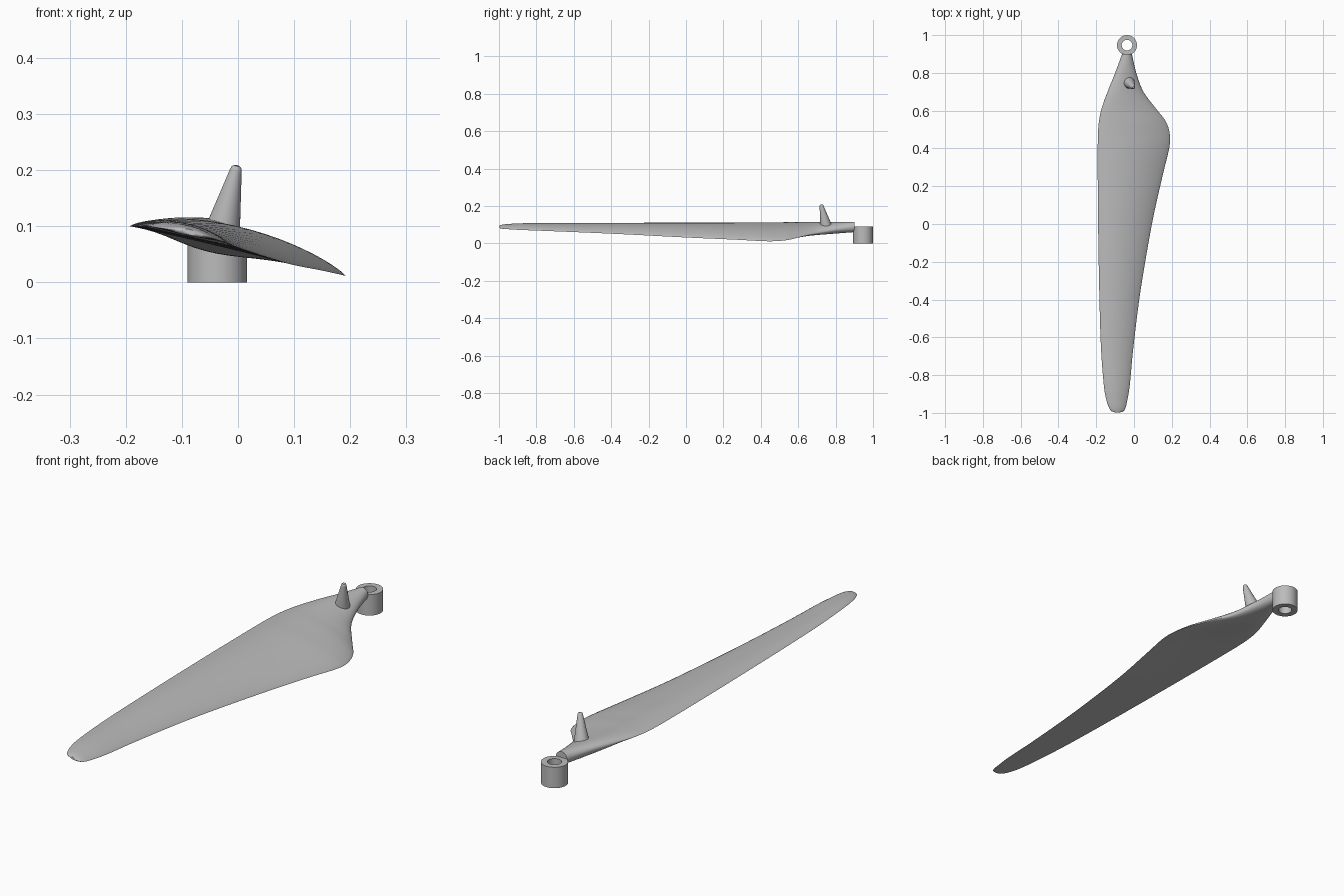
import bpy, bmesh, math
from mathutils import Vector

cube = bpy.data.objects.get("Cube")
if cube:
    bpy.data.objects.remove(cube, do_unlink=True)

grey = bpy.data.materials.new("plain grey")
grey.use_nodes = True
colour = (0.5, 0.5, 0.5, 1)
grey.diffuse_color = colour
grey.node_tree.nodes["Principled BSDF"].inputs["Base Color"].default_value = colour


def finish(name, bm, angle):
    """Turn a bmesh into a smooth shaded grey object."""
    bmesh.ops.recalc_face_normals(bm, faces=bm.faces)
    mesh = bpy.data.meshes.new(name)
    bm.to_mesh(mesh)
    bm.free()
    mesh.materials.append(grey)
    obj = bpy.data.objects.new(name, mesh)
    bpy.context.collection.objects.link(obj)
    bpy.ops.object.select_all(action='DESELECT')
    obj.select_set(True)
    bpy.context.view_layer.objects.active = obj
    bpy.ops.object.shade_smooth_by_angle(angle=math.radians(angle))
    return obj


def loft(bm, rings):
    """Skin a row of closed rings and cap both ends."""
    loops = [[bm.verts.new(p) for p in ring] for ring in rings]
    n = len(loops[0])
    for a, b in zip(loops, loops[1:]):
        for i in range(n):
            j = (i + 1) % n
            bm.faces.new((a[i], a[j], b[j], b[i]))
    bm.faces.new(loops[0])
    bm.faces.new(loops[-1])


def smooth_path(rows, steps):
    """Catmull-Rom interpolation of every column of a table."""
    ext = [rows[0]] + rows + [rows[-1]]
    for k in range(len(rows) - 1):
        for s in range(steps):
            t = s / steps
            yield [b + t / 2 * (c - a + t * (2*a - 5*b + 4*c - d + t * (3*(b - c) + d - a)))
                   for a, b, c, d in zip(*ext[k:k + 4])]
    yield rows[-1]


# Blade stations: y, left x, right x, left z, right z, rise above chord, drop below chord
stations = [
    (-.998, -.098, -.075, .092, .086, .004, .003),
    (-.99, -.12, -.055, .094, .081, .008, .003),
    (-.97, -.133, -.044, .096, .078, .012, .002),
    (-.93, -.147, -.035, .098, .075, .015, .001),
    (-.85, -.16, -.022, .1, .071, .018, 0),
    (-.65, -.175, -.003, .1, .063, .021, -.001),
    (-.35, -.184, .035, .1, .05, .027, -.002),
    (0, -.19, .095, .1, .032, .034, -.003),
    (.25, -.192, .15, .1, .021, .038, -.004),
    (.4, -.192, .186, .1, .013, .042, -.005),
    (.47, -.191, .19, .1, .012, .042, -.004),
    (.54, -.186, .17, .1, .018, .041, .001),
    (.61, -.172, .117, .1, .034, .036, .01),
    (.7, -.14, .05, .098, .055, .032, .022),
    (.8, -.1, .012, .094, .074, .028, .028),
    (.9, -.063, -.011, .088, .088, .026, .026),
]


def section(y, xl, xr, zl, zr, rise, drop, n=48):
    power = 1.6 - 0.6 * min(1, max(0, drop / 0.026))
    ring = []
    for i in range(n):
        a = math.tau * i / n
        t = (1 - math.cos(a)) / 2
        s = math.sin(a)
        offset = rise * s ** power if s > 0 else -drop * abs(s) ** power
        # keep a thin rounded edge all the way round
        offset += 0.0015 * s
        ring.append((xl + (xr - xl) * t, y, zl + (zr - zl) * t + offset))
    return ring


bm = bmesh.new()
loft(bm, [section(*row) for row in smooth_path(stations, 6)])
finish("blade", bm, 50)


# Mounting ring at the root
def circle(centre, radius, axis=Vector((0, 0, 1)), n=48):
    turn = Vector((0, 0, 1)).rotation_difference(axis)
    return [Vector(centre) + turn @ Vector((radius * math.cos(math.tau * i / n),
                                            radius * math.sin(math.tau * i / n), 0))
            for i in range(n)]


bm = bmesh.new()
hub = (-.037, .947)
outline = [(.053, 0), (.053, .09), (.028, .09), (.028, 0)]
loops = [[bm.verts.new(p) for p in circle((*hub, z), r)] for r, z in outline]
for k, a in enumerate(loops):
    b = loops[(k + 1) % len(loops)]
    for i in range(len(a)):
        j = (i + 1) % len(a)
        bm.faces.new((a[i], a[j], b[j], b[i]))
finish("mounting_ring", bm, 40)

# Leaning tapered pin with a rounded tip
base, tip = Vector((-.027, .748, .095)), Vector((-.002, .723, .208))
lean = (tip - base).normalized()
profile = [(0, .031), (.93, .0105), (.97, .009), (1, .005)]
bm = bmesh.new()
loft(bm, [circle(base.lerp(tip, t), r, lean, 32) for t, r in profile])
finish("pin", bm, 40)
